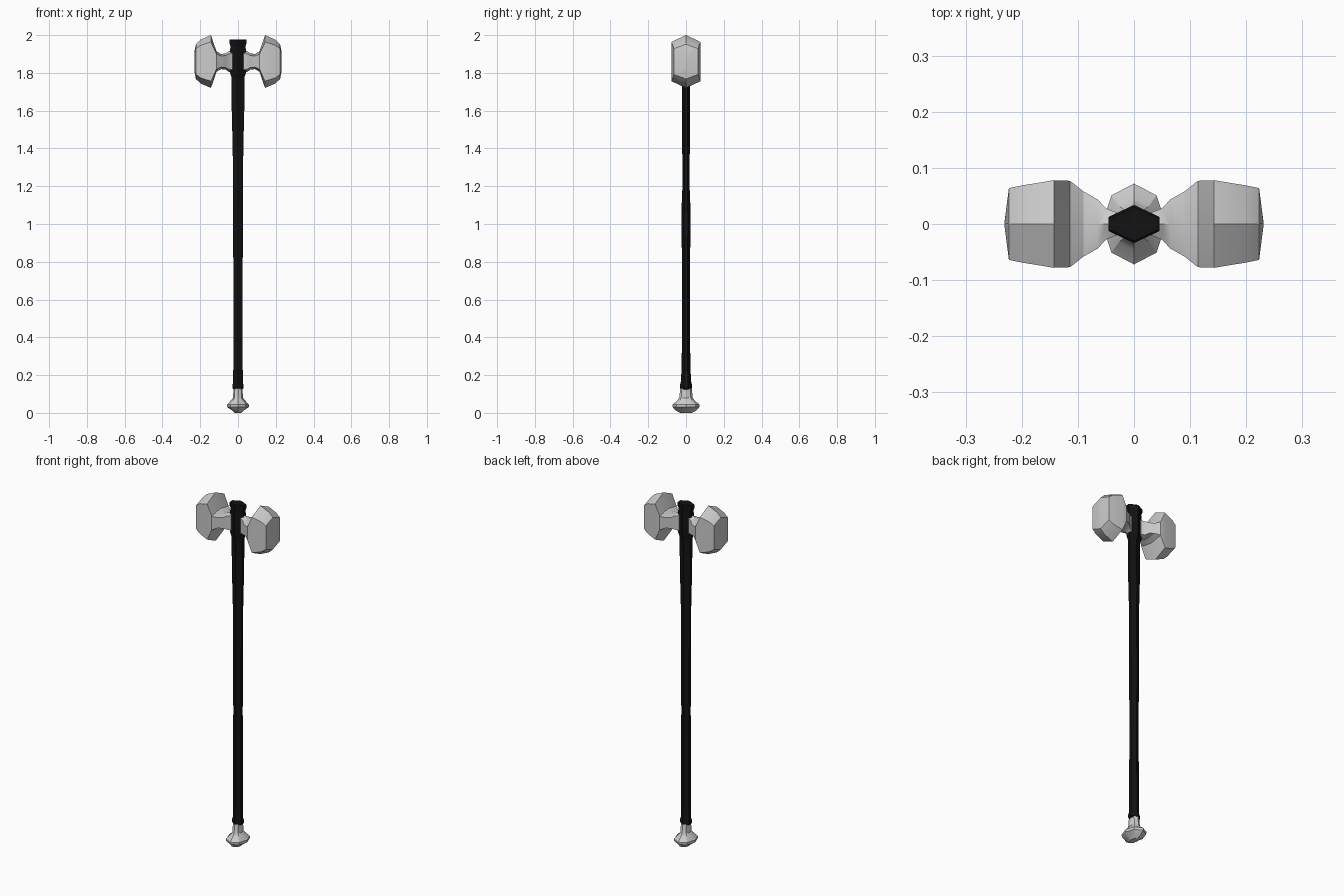
import bpy, bmesh, math

if "Cube" in bpy.data.objects:
    bpy.data.objects.remove(bpy.data.objects["Cube"])

HEX = [(1, .38), (0, 1), (-1, .38), (-1, -.38), (0, -1), (1, -.38)]
OCT = [(math.cos(i * math.pi / 4), math.sin(i * math.pi / 4)) for i in range(8)]
HEAD = [(1, .74), (0, 1), (-1, .74), (-1, -.74), (0, -1), (1, -.74)]


def loft(name, section, rings, place, angle=30):
    """Skin a scaled section through (position, half_a, half_b) rings and cap it."""
    bm = bmesh.new()
    loops = [[bm.verts.new(place(p, a * u, b * v)) for u, v in section]
             for p, a, b in rings]
    n = len(section)
    for lo, hi in zip(loops, loops[1:]):
        for i in range(n):
            j = (i + 1) % n
            bm.faces.new((lo[i], lo[j], hi[j], hi[i]))
    bm.faces.new(loops[0])
    bm.faces.new(loops[-1])
    bmesh.ops.recalc_face_normals(bm, faces=bm.faces)
    mesh = bpy.data.meshes.new(name)
    bm.to_mesh(mesh)
    bm.free()
    obj = bpy.data.objects.new(name, mesh)
    bpy.context.collection.objects.link(obj)
    bpy.ops.object.select_all(action='DESELECT')
    obj.select_set(True)
    bpy.context.view_layer.objects.active = obj
    bpy.ops.object.shade_smooth_by_angle(angle=math.radians(angle))
    return obj


def upright(p, a, b):
    return (a, b, p)


dark = bpy.data.materials.new("dark_grip")
dark.diffuse_color = (.006, .006, .006, 1)
dark.use_nodes = True
dark.node_tree.nodes["Principled BSDF"].inputs["Base Color"].default_value = dark.diffuse_color

# Shaft with its lower rim, swollen middle grip and wider upper section
shaft = loft("shaft", HEX, [
    (.125, .024, .026), (.132, .029, .032), (.148, .029, .032), (.16, .026, .028),
    (.24, .025, .023), (.55, .025, .021), (.80, .025, .020), (.95, .026, .025),
    (1.05, .026, .025), (1.20, .027, .019), (1.30, .027, .018), (1.45, .029, .022),
    (1.54, .032, .022), (1.70, .035, .021), (1.79, .035, .021)], upright)

# Socket collar that holds the two hammer heads
collar = loft("socket_collar", HEX, [
    (1.775, .034, .022), (1.80, .042, .031), (1.925, .042, .031), (1.94, .039, .029),
    (1.955, .045, .034), (1.975, .045, .034), (1.978, .040, .030)], upright)
for part in (shaft, collar):
    part.data.materials.append(dark)

# Flared steel pommel
loft("pommel", OCT, [
    (0, .018, .030), (.012, .030, .055), (.030, .057, .070), (.044, .057, .072),
    (.065, .038, .046), (.080, .026, .036), (.130, .024, .030)], upright)

# Paired hammer heads: narrow neck, flare, bevelled striking face with a ridge
head_rings = [
    (.030, .020, .058), (.050, .028, .054), (.065, .044, .043), (.090, .058, .040),
    (.114, .077, .054), (.143, .078, .140), (.198, .069, .116), (.223, .064, .092),
    (.231, .002, .050)]
for side, label in ((-1, "left"), (1, "right")):
    loft(label + "_hammer_head", HEAD, head_rings,
         lambda p, a, b, s=side: (s * p, a, 1.86 + b))
